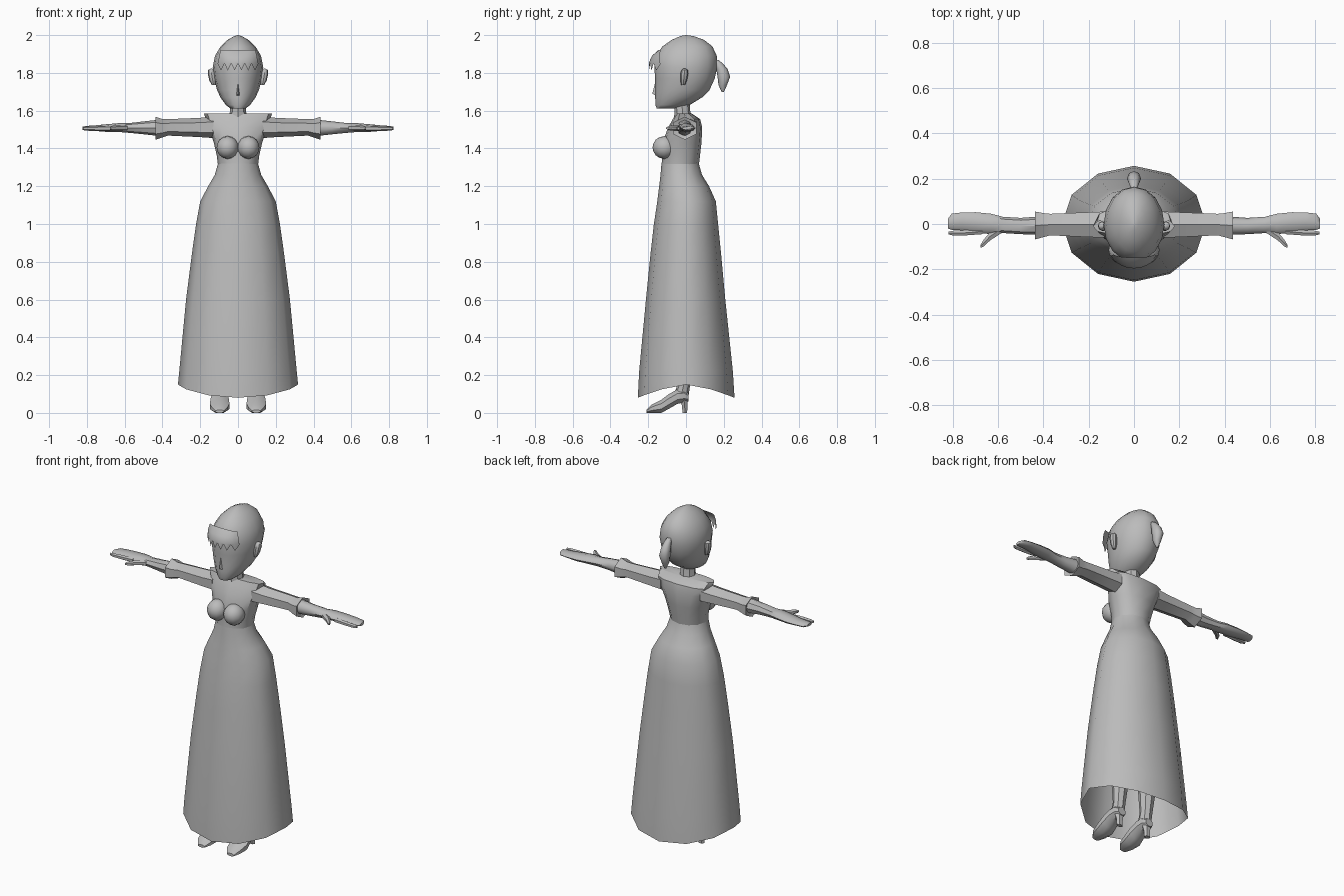
import bpy, bmesh, math
from mathutils import Vector

grey = bpy.data.materials.new("plain_grey")
grey.diffuse_color = (0.5, 0.5, 0.5, 1)


def make(name, verts, faces, angle=40):
    """Mesh object from rule-made points, smoothed with sharp edges kept."""
    me = bpy.data.meshes.new(name)
    me.from_pydata([tuple(v) for v in verts], [], faces)
    bm = bmesh.new()
    bm.from_mesh(me)
    bmesh.ops.remove_doubles(bm, verts=bm.verts, dist=0.0005)
    bmesh.ops.recalc_face_normals(bm, faces=bm.faces)
    bm.to_mesh(me)
    bm.free()
    me.materials.append(grey)
    ob = bpy.data.objects.new(name, me)
    bpy.context.collection.objects.link(ob)
    bpy.ops.object.select_all(action='DESELECT')
    ob.select_set(True)
    bpy.context.view_layer.objects.active = ob
    bpy.ops.object.shade_smooth_by_angle(angle=math.radians(angle))
    return ob


def loft(name, rings, caps=True, angle=40):
    n = len(rings[0])
    verts = [p for r in rings for p in r]
    faces = [(k * n + i, k * n + (i + 1) % n, (k + 1) * n + (i + 1) % n, (k + 1) * n + i)
             for k in range(len(rings) - 1) for i in range(n)]
    if caps:
        faces += [tuple(range(n)), tuple(range(len(verts) - n, len(verts)))]
    return make(name, verts, faces, angle)


def level(z, hx, y0, y1, n=12, cx=0.0, power=1.0):
    """Horizontal ring; power below 1 squares it off."""
    pts = []
    for i in range(n):
        a = 2 * math.pi * i / n
        c, s = math.cos(a), math.sin(a)
        c = math.copysign(abs(c) ** power, c) if abs(c) > 1e-6 else 0
        s = math.copysign(abs(s) ** power, s) if abs(s) > 1e-6 else 0
        pts.append(Vector((cx + hx * c, (y0 + y1) / 2 + (y1 - y0) / 2 * s, z)))
    return pts


def upright(x, y0, y1, z0, z1, n=6):
    """Ring standing across the x axis, pointed at top and bottom."""
    return [Vector((x, (y0 + y1) / 2 + (y1 - y0) / 2 * math.sin(2 * math.pi * i / n) / math.sin(math.pi * 2 / 6 if n == 6 else math.pi / 2),
                    (z0 + z1) / 2 + (z1 - z0) / 2 * math.cos(2 * math.pi * i / n))) for i in range(n)]


def mirror(ob, name):
    """Left-hand copy across x = 0."""
    verts = [(-v.co.x, v.co.y, v.co.z) for v in ob.data.vertices]
    return make(name, verts, [tuple(reversed(p.vertices)) for p in ob.data.polygons])


def pair(name, rings, **kw):
    ob = loft("right_" + name, rings, **kw)
    mirror(ob, "left_" + name)


def ball(name, c, r, nu=12, nv=8):
    rings = []
    for k in range(nv + 1):
        t = math.pi * (0.02 + 0.96 * k / nv)
        rings.append(level(c[2] - r[2] * math.cos(t), r[0] * math.sin(t),
                           c[1] - r[1] * math.sin(t), c[1] + r[1] * math.sin(t), nu, c[0]))
    return rings


# Skirt: open bell with a hem dipping at front and back
skirt = [level(z, hx, a, b) for z, hx, a, b in (
    (0.15, 0.318, -0.255, 0.257), (0.22, 0.311, -0.248, 0.248), (0.6, 0.275, -0.212, 0.208),
    (0.85, 0.243, -0.187, 0.185), (1.0, 0.222, -0.17, 0.17), (1.12, 0.2, -0.152, 0.158),
    (1.2, 0.158, -0.142, 0.122), (1.26, 0.123, -0.135, 0.085), (1.32, 0.106, -0.13, 0.068))]
for i, p in enumerate(skirt[0]):
    p.z -= 0.07 * abs(math.sin(2 * math.pi * i / 12)) ** 1.5
loft("skirt", skirt, caps=False, angle=60)

# Bodice widening into square shoulders
loft("bodice", [level(z, hx, a, b, 12, 0, p) for z, hx, a, b, p in (
    (1.31, 0.106, -0.13, 0.068, 1), (1.36, 0.112, -0.125, 0.074, 0.95), (1.43, 0.128, -0.125, 0.082, 0.85),
    (1.51, 0.153, -0.095, 0.086, 0.75), (1.555, 0.17, -0.07, 0.075, 0.75), (1.585, 0.181, -0.05, 0.03, 0.8))])
pair("bust", ball("bust", (0.055, -0.115, 1.405), (0.058, 0.062, 0.06)), angle=60)

# Neck and head
loft("neck", [level(1.55, 0.05, -0.065, 0.035, 8), level(1.6, 0.042, -0.06, 0.022, 8),
              level(1.68, 0.042, -0.07, 0.02, 8)])
head = [level(z, hx, a, b, 16) for z, hx, a, b in (
    (1.612, 0.04, -0.155, -0.06), (1.63, 0.064, -0.162, 0.02), (1.67, 0.093, -0.163, 0.085),
    (1.71, 0.111, -0.163, 0.125), (1.77, 0.126, -0.163, 0.152), (1.83, 0.134, -0.168, 0.165),
    (1.89, 0.122, -0.158, 0.163), (1.94, 0.092, -0.125, 0.14), (1.975, 0.055, -0.075, 0.095),
    (1.995, 0.02, -0.03, 0.04), (2.0, 0.002, -0.002, 0.002))]
loft("head", head, angle=60)
make("nose", [(-0.012, -0.155, 1.675), (0.012, -0.155, 1.675), (0, -0.178, 1.69), (0, -0.158, 1.77)],
     [(0, 1, 2), (1, 3, 2), (3, 0, 2), (0, 3, 1)])
pair("ear", [level(z, hx, a, b, 8, cx) for z, hx, a, b, cx in (
    (1.735, 0.01, -0.025, -0.005, 0.128), (1.76, 0.018, -0.03, 0.005, 0.134),
    (1.795, 0.02, -0.03, 0.012, 0.14), (1.815, 0.016, -0.024, 0.01, 0.142), (1.822, 0.006, -0.015, 0.0, 0.14))])

# Fringe with ragged strands standing off the forehead
cols, rows = 13, []
for z, out, wide in ((1.92, -0.01, 0.092), (1.89, 0.022, 0.1), (1.855, 0.038, 0.105), (None, 0.036, 0.108)):
    for i in range(cols):
        t = -1 + 2 * i / (cols - 1)
        x = wide * t
        base = -0.158 * math.sqrt(max(0, 1 - (x / 0.128) ** 2)) - 0.03 * t * t
        rows.append((x, base - out * (1 - 0.5 * t * t), z or (1.813 if i % 2 else 1.85)))
make("fringe", rows, [(k * cols + i, k * cols + i + 1, (k + 1) * cols + i + 1, (k + 1) * cols + i)
                      for k in range(3) for i in range(cols - 1)], 60)

# Ponytail
loft("ponytail", [level(z, hx, a, b, 8) for z, hx, a, b in (
    (1.698, 0.006, 0.19, 0.2), (1.735, 0.022, 0.172, 0.217), (1.78, 0.031, 0.167, 0.234),
    (1.82, 0.026, 0.16, 0.22), (1.85, 0.02, 0.15, 0.195), (1.868, 0.012, 0.148, 0.172))], angle=60)

# Sleeves with flared cuffs, then forearms and hands
pair("sleeve", [upright(*r) for r in (
    (0.13, -0.06, 0.055, 1.455, 1.57), (0.2, -0.058, 0.052, 1.46, 1.562), (0.37, -0.05, 0.045, 1.468, 1.555),
    (0.4, -0.058, 0.048, 1.458, 1.555), (0.437, -0.068, 0.055, 1.446, 1.568), (0.425, -0.04, 0.03, 1.475, 1.545))])
pair("forearm_and_palm", [upright(*r, 8) for r in (
    (0.41, -0.048, 0.034, 1.465, 1.553), (0.5, -0.045, 0.027, 1.475, 1.543), (0.58, -0.04, 0.032, 1.483, 1.534),
    (0.63, -0.045, 0.045, 1.487, 1.534), (0.7, -0.038, 0.052, 1.488, 1.528), (0.76, -0.028, 0.051, 1.493, 1.522),
    (0.805, -0.026, 0.046, 1.494, 1.519), (0.823, -0.02, 0.022, 1.498, 1.515))], angle=50)
pair("index_finger", [upright(*r, 6) for r in (
    (0.67, -0.045, -0.02, 1.492, 1.52), (0.74, -0.05, -0.027, 1.492, 1.519),
    (0.8, -0.051, -0.03, 1.494, 1.516), (0.82, -0.046, -0.034, 1.498, 1.513))])
pair("thumb", [upright(*r, 6) for r in (
    (0.585, -0.04, 0.0, 1.492, 1.525), (0.635, -0.072, -0.035, 1.493, 1.523),
    (0.665, -0.1, -0.07, 1.495, 1.52), (0.678, -0.105, -0.092, 1.5, 1.515))])

# Legs running up inside the skirt
pair("leg", [level(z, hx, a, b, 8, 0.095) for z, hx, a, b in (
    (0.08, 0.036, -0.07, 0.012), (0.15, 0.036, -0.045, 0.022), (0.35, 0.055, -0.055, 0.055),
    (0.6, 0.06, -0.06, 0.05))])


def shoe_ring(y, hx, z0, z1, n=8):
    """Cross-section of the shoe with a flattened sole."""
    return [Vector((0.097 + hx * math.cos(2 * math.pi * (i + 0.5) / n) * 1.08, y,
                    (z0 + z1) / 2 + (z1 - z0) / 2 * math.sin(2 * math.pi * (i + 0.5) / n) * 1.08)) for i in range(n)]


# High-heeled shoes
pair("shoe", [shoe_ring(*r) for r in (
    (-0.21, 0.022, 0.0, 0.016), (-0.18, 0.043, 0.0, 0.045), (-0.13, 0.052, 0.0, 0.07),
    (-0.09, 0.048, 0.022, 0.1), (-0.045, 0.04, 0.048, 0.125), (-0.01, 0.036, 0.055, 0.125),
    (0.014, 0.024, 0.06, 0.105))])
pair("heel", [level(z, hx, a, b, 6, 0.097) for z, hx, a, b in (
    (0.0, 0.02, -0.02, 0.008), (0.04, 0.022, -0.024, 0.01), (0.08, 0.032, -0.04, 0.015))])
